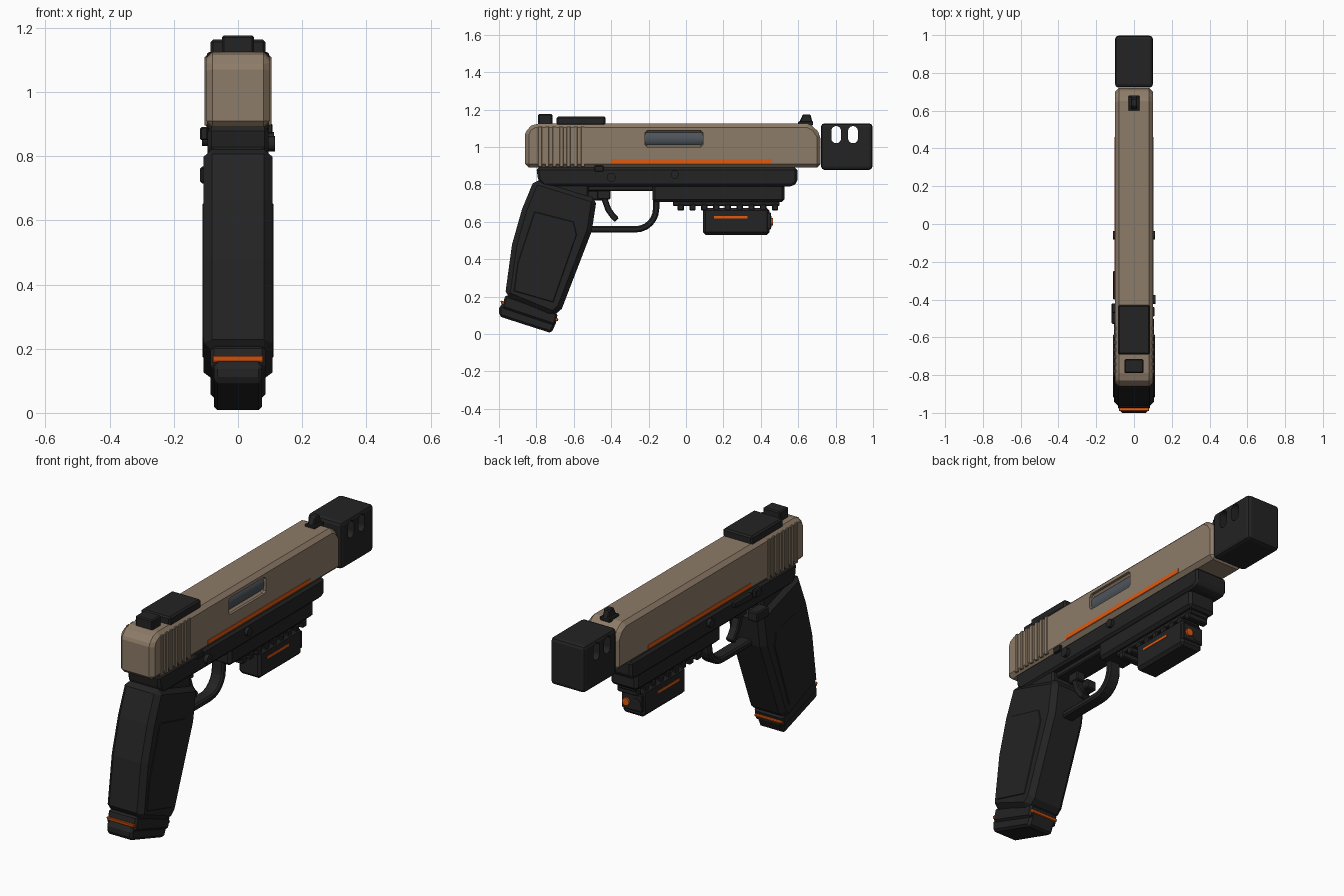
import bpy, bmesh, math
from mathutils import Vector

cube = bpy.data.objects.get("Cube")
if cube:
    bpy.data.objects.remove(cube, do_unlink=True)


def material(name, r, g, b):
    m = bpy.data.materials.new(name)
    m.use_nodes = True
    m.diffuse_color = (r, g, b, 1)
    bsdf = m.node_tree.nodes["Principled BSDF"]
    bsdf.inputs["Base Color"].default_value = (r, g, b, 1)
    bsdf.inputs["Roughness"].default_value = 0.6
    return m


TAN = material("tan", 0.27, 0.2, 0.138)
BLACK = material("matte black", 0.017, 0.017, 0.017)
ORANGE = material("orange", 0.75, 0.1, 0.005)
STEEL = material("steel", 0.075, 0.09, 0.105)


def finish(bm, name, mat):
    bmesh.ops.recalc_face_normals(bm, faces=bm.faces)
    me = bpy.data.meshes.new(name)
    bm.to_mesh(me)
    bm.free()
    me.materials.append(mat)
    ob = bpy.data.objects.new(name, me)
    bpy.context.collection.objects.link(ob)
    return ob


def prism(name, pts, half, mat, bevel=0.0, x=0.0, seg=1, above=-1.0):
    """Extrude a (y, z) outline across x and bevel its sharp edges."""
    bm = bmesh.new()
    face = bm.faces.new([bm.verts.new((x - half, y, z)) for y, z in pts])
    new = bmesh.ops.extrude_face_region(bm, geom=[face])["geom"]
    verts = [v for v in new if isinstance(v, bmesh.types.BMVert)]
    bmesh.ops.translate(bm, verts=verts, vec=(2 * half, 0, 0))
    bmesh.ops.recalc_face_normals(bm, faces=bm.faces)
    if bevel:
        edges = [e for e in bm.edges if e.calc_face_angle(0) > 0.5
                 and min(v.co.z for v in e.verts) > above]
        bmesh.ops.bevel(bm, geom=edges, offset=bevel, segments=seg,
                        profile=0.5, affect='EDGES', clamp_overlap=True)
    return finish(bm, name, mat)


def box(name, y0, y1, z0, z1, half, mat, bevel=0.0, x=0.0, seg=1):
    return prism(name, [(y0, z0), (y1, z0), (y1, z1), (y0, z1)], half, mat, bevel, x, seg)


def ribbon(path, t):
    """Outline of a strip of thickness t that follows a (y, z) path."""
    p = [Vector(q) for q in path]
    left, right = [], []
    for i, q in enumerate(p):
        d = (p[min(i + 1, len(p) - 1)] - p[max(i - 1, 0)]).normalized()
        n = Vector((-d.y, d.x)) * t / 2
        left.append(tuple(q + n))
        right.append(tuple(q - n))
    return left + right[::-1]


def rod(name, loc, r, depth, axis, mat, n=20):
    bm = bmesh.new()
    bmesh.ops.create_cone(bm, cap_ends=True, segments=n, radius1=r, radius2=r, depth=depth)
    q = Vector((0, 0, 1)).rotation_difference(Vector(axis))
    for v in bm.verts:
        v.co = q @ v.co + Vector(loc)
    for f in bm.faces:
        f.smooth = len(f.verts) == 4
    return finish(bm, name, mat)


def cut(ob, cutter):
    mod = ob.modifiers.new("cut", 'BOOLEAN')
    mod.operation, mod.solver, mod.object = 'DIFFERENCE', 'EXACT', cutter
    cutter.hide_render = True
    bpy.context.view_layer.objects.active = ob
    bpy.ops.object.modifier_apply(modifier=mod.name)
    bpy.data.objects.remove(cutter, do_unlink=True)


# Slide with ejection port
slide = prism("slide", [(-.86, .89), (-.86, 1.07), (-.845, 1.105), (-.81, 1.125),
                        (.65, 1.125), (.69, 1.105), (.72, 1.06), (.72, .89)],
              .1, TAN, .022, above=.88)
cut(slide, box("port_cutter", -.22, .09, 1.0, 1.088, .04, TAN, .012, x=.115))
rod("chamber", (.038, -.065, 1.044), .052, .33, (0, 1, 0), STEEL, 32)

# Rear serrations and side stripes
for s, side in ((1, "left"), (-1, "right")):
    for i in range(7):
        y = -.79 + i * .038
        box(f"serration_{side}_{i}", y, y + .02, .895, 1.11, .005, TAN, .002, x=s * .1)
    box(f"stripe_{side}", -.4, .46, .913, .935, .003, ORANGE, x=s * .1)

# Compensator with two side ports
comp = box("compensator", .722, .997, .878, 1.127, .1, BLACK, .018, seg=2)
for y in (.803, .893):
    oval = [(y + .026 * math.cos(a), 1.066 + .02 * (1 if math.sin(a) > 0 else -1)
             + .026 * math.sin(a)) for a in (math.tau * (k + .5) / 20 for k in range(20))]
    cut(comp, prism("port_cutter", oval, .2, BLACK))

# Sights and top plate
prism("front_sight", [(.6, 1.12), (.68, 1.12), (.665, 1.175), (.625, 1.175)], .017, BLACK, .005)
box("front_sight_base", .6, .68, 1.115, 1.137, .03, BLACK, .004)
box("rear_sight", -.79, -.715, 1.115, 1.176, .05, BLACK, .006)
box("optic_plate", -.692, -.43, 1.115, 1.163, .086, BLACK, .008)

# Frame, dust cover and rail
prism("frame", [(-.8, .89), (-.79, .82), (-.76, .79), (.57, .79), (.595, .81), (.595, .89)],
      .095, BLACK, .012)
box("dust_cover", -.18, .527, .705, .82, .08, BLACK, .015)
box("trigger_housing", -.58, -.15, .765, .81, .06, BLACK, .006)
box("rail", -.07, .5, .685, .72, .055, BLACK, .004)
for i in range(9):
    y = -.045 + i * .063
    box(f"rail_tooth_{i}", y, y + .034, .66, .695, .06, BLACK, .005)

# Trigger guard and trigger
arc = [(-.27 + .11 * math.sin(a), .67 - .11 * math.cos(a))
       for a in (math.pi / 2 * k / 6 for k in range(7))]
prism("trigger_guard", ribbon([(-.56, .56)] + arc + [(-.16, .79)], .034), .035, BLACK, .008)
prism("trigger", ribbon([(-.44, .78), (-.435, .72), (-.415, .665), (-.39, .63), (-.37, .61)], .032),
      .022, BLACK, .005)
box("trigger_shoe", -.475, -.405, .72, .78, .025, BLACK, .005)

# Grip with raised side panels
prism("grip", [(-.81, .83), (-.477, .725), (-.504, .55), (-.664, .135), (-.71, .096),
               (-.968, .203), (-.93, .48), (-.877, .667)], .107, BLACK, .026)
prism("grip_neck", [(-.79, .85), (-.52, .85), (-.52, .7), (-.78, .7)], .085, BLACK, .01)
for s, side in ((1, "left"), (-1, "right")):
    prism(f"grip_panel_{side}", [(-.81, .655), (-.6, .6), (-.585, .53), (-.71, .17),
                                 (-.92, .23), (-.9, .38)], .004, BLACK, .003, x=s * .106)

# Magazine base and orange trim
prism("magazine_base", [(-.965, .2), (-.98, .16), (-1, .148), (-1, .1), (-.985, .09),
                        (-.72, .005), (-.69, .07), (-.7, .12)], .075, BLACK, .012)
prism("base_collar", [(-.965, .21), (-.985, .14), (-.7, .045), (-.685, .11)], .085, BLACK, .01)
prism("base_trim", [(-.992, .18), (-.988, .16), (-.687, .067), (-.681, .083)], .08, ORANGE, .004)

# Rail light with lens and laser
box("rail_light", .09, .447, .53, .675, .065, BLACK, .015)
rod("light_lens", (-.025, .447, .6), .03, .02, (0, 1, 0), BLACK)
rod("laser_emitter", (.03, .45, .6), .02, .03, (0, 1, 0), ORANGE)
box("light_collar", .43, .455, .56, .65, .06, BLACK, .004)
for s, side in ((1, "left"), (-1, "right")):
    box(f"light_stripe_{side}", .15, .33, .619, .631, .003, ORANGE, x=s * .065)
    rod(f"frame_pin_{side}", (s * .1, -.06, .853), .022, .024, (1, 0, 0), BLACK)

# Controls
rod("takedown_pin", (.098, -.4, .838), .024, .034, (1, 0, 0), BLACK)
prism("slide_stop", [(-.4, .85), (-.25, .86), (-.25, .885), (-.4, .885)], .012, BLACK, .004, x=-.1)
box("slide_lever", -.47, -.42, .85, .89, .012, BLACK, .004, x=-.106)
box("magazine_release", -.53, -.43, .715, .767, .03, BLACK, .006, x=-.088)
box("lever_tab", -.49, -.44, .87, .9, .008, BLACK, .003, x=.1)
